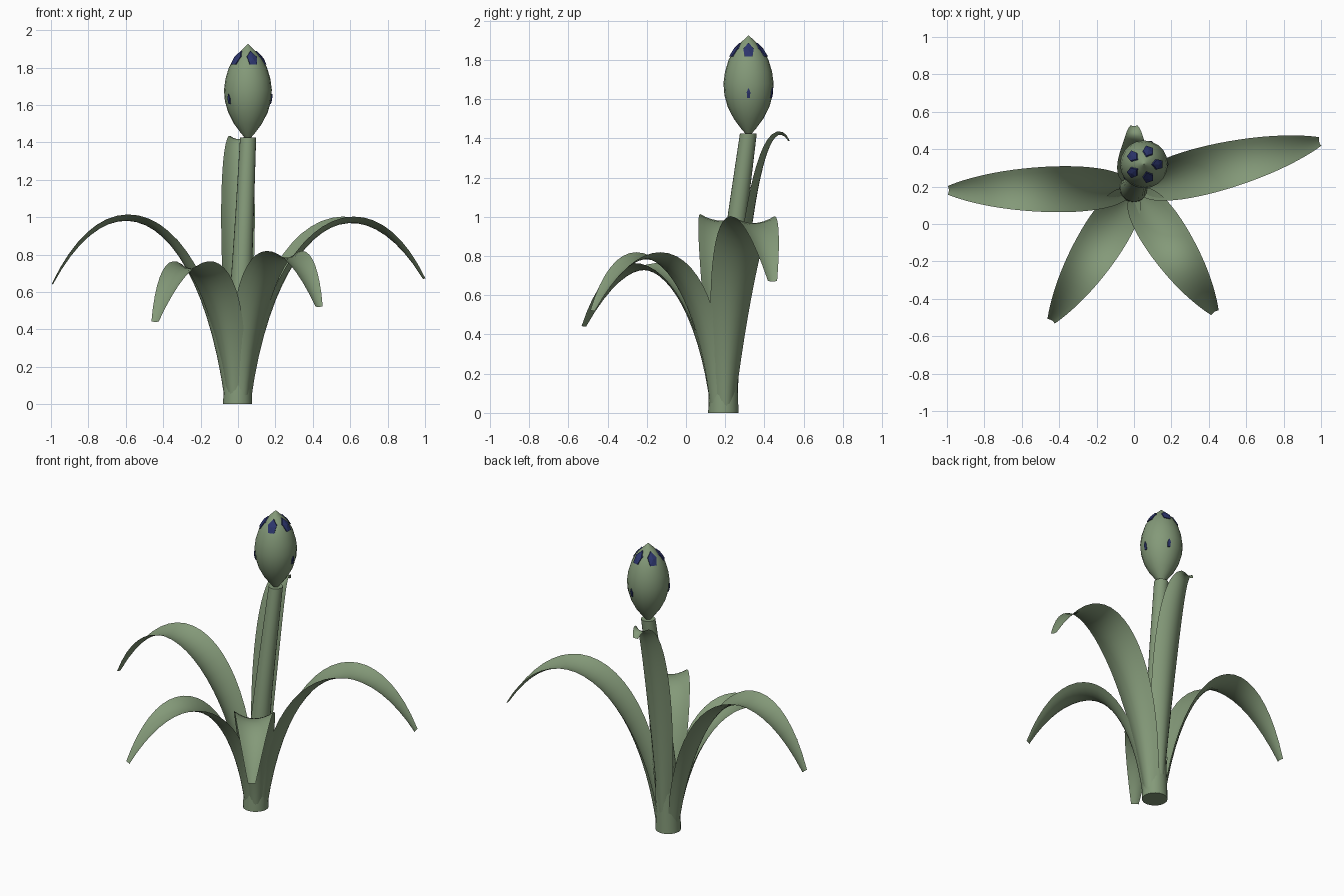
import bpy, bmesh, math
from mathutils import Vector

cube = bpy.data.objects.get("Cube")
if cube:
    bpy.data.objects.remove(cube)


def material(name, rgb):
    m = bpy.data.materials.new(name)
    m.use_nodes = True
    color = (*rgb, 1)
    m.diffuse_color = color
    bsdf = next(n for n in m.node_tree.nodes if n.type == "BSDF_PRINCIPLED")
    bsdf.inputs["Base Color"].default_value = color
    bsdf.inputs["Roughness"].default_value = 0.8
    return m


GREEN = material("leaf green", (0.23, 0.32, 0.19))
BLUE = material("petal blue", (0.025, 0.035, 0.15))
ROOT = Vector((0, 0.19, 0))
BUD = Vector((0.053, 0.319, 0))


def finish(bm, name, mat, smooth=40):
    mesh = bpy.data.meshes.new(name)
    bm.to_mesh(mesh)
    bm.free()
    mesh.materials.append(mat)
    ob = bpy.data.objects.new(name, mesh)
    bpy.context.collection.objects.link(ob)
    if smooth:
        bpy.ops.object.select_all(action="DESELECT")
        ob.select_set(True)
        bpy.context.view_layer.objects.active = ob
        bpy.ops.object.shade_smooth_by_angle(angle=math.radians(smooth))
    return ob


def bridge(bm, rows, closed):
    for a, b in zip(rows, rows[1:]):
        n = len(a)
        for i in range(n if closed else n - 1):
            j = (i + 1) % n
            bm.faces.new((a[i], a[j], b[j], b[i]))


def tube(name, stations, sides):
    """Horizontal rings, each given as (centre, radius), capped at both ends."""
    bm = bmesh.new()
    rows = []
    for c, r in stations:
        rows.append([bm.verts.new(c + Vector((r * math.cos(a), r * math.sin(a), 0)))
                     for a in (math.tau * i / sides for i in range(sides))])
    bridge(bm, rows, True)
    bm.faces.new(rows[0][::-1])
    bm.faces.new(rows[-1])
    return finish(bm, name, GREEN)


def bezier(p, t):
    s = 1 - t
    return p[0] * s**3 + p[1] * 3 * s * s * t + p[2] * 3 * s * t * t + p[3] * t**3


def leaf(name, tip, c1, c2, half_width, fold, steps=22, across=8):
    """Arching channelled blade; c1 and c2 are (reach, height) controls."""
    reach = Vector((tip[0], tip[1], 0)) - ROOT
    length = reach.length
    out = reach.normalized()
    side = Vector((-out.y, out.x, 0))
    ctrl = [ROOT + out * r + Vector((0, 0, z))
            for r, z in ((0.07, 0.015), c1, c2, (length, tip[2]))]
    bm = bmesh.new()
    rows = []
    for k in range(steps + 1):
        t = k / steps
        p = bezier(ctrl, t)
        tangent = bezier(ctrl, t + 0.01) - bezier(ctrl, t - 0.01)
        up = tangent.cross(side).normalized()
        w = half_width * math.sin(math.pi * (0.1 + 0.86 * t)) ** 0.8
        depth = w * (fold + 0.5 * (1 - t) ** 3)
        row = []
        for i in range(across + 1):
            u = 2 * i / across - 1
            row.append(bm.verts.new(p + side * (u * w) + up * (depth * u * u)))
        rows.append(row)
    bridge(bm, rows, False)
    return finish(bm, name, GREEN, 60)


# Stem
tube("stem", [(Vector((x, y, z)), r) for x, y, z, r in (
    (-0.003, 0.19, 0, 0.077), (0, 0.192, 0.18, 0.073), (0.008, 0.205, 0.45, 0.062),
    (0.022, 0.232, 0.75, 0.054), (0.036, 0.265, 1.03, 0.049), (0.054, 0.318, 1.425, 0.043))], 20)

# Leaves
leaf("left_leaf", (0.99, 0.44, 0.67), (0.2, 0.96), (0.66, 1.25), 0.127, 0.28)
leaf("right_leaf", (-0.99, 0.18, 0.64), (0.2, 0.97), (0.64, 1.29), 0.123, 0.28)
leaf("front_left_leaf", (0.43, -0.47, 0.52), (0.15, 0.75), (0.48, 1.04), 0.122, 0.3)
leaf("front_right_leaf", (-0.44, -0.515, 0.44), (0.15, 0.7), (0.5, 0.99), 0.122, 0.3)
leaf("back_leaf", (0, 0.523, 1.385), (0.1, 0.75), (0.2, 1.6), 0.09, 0.4)

# Bud
PROFILE = [(1.42, 0.012), (1.45, 0.038), (1.5, 0.075), (1.56, 0.106), (1.62, 0.123),
           (1.68, 0.128), (1.74, 0.12), (1.8, 0.102), (1.85, 0.075), (1.89, 0.038), (1.925, 0.002)]
tube("bud", [(BUD + Vector((0, 0, z)), r) for z, r in PROFILE], 20)


def bud_radius(z):
    for (z0, r0), (z1, r1) in zip(PROFILE, PROFILE[1:]):
        if z <= z1:
            return r0 + (r1 - r0) * (z - z0) / (z1 - z0)
    return 0


# Petal tips breaking through the bud
OUTLINE = [(0, 0.038), (-0.027, 0.008), (-0.02, -0.033), (0.02, -0.033), (0.027, 0.008)]


def petal(name, degrees, height, width, tall, lift):
    a = math.radians(degrees)
    out = Vector((math.cos(a), math.sin(a), 0))
    side = Vector((-out.y, out.x, 0))

    def place(u, v, raise_by):
        z = height + v * tall
        r = math.sqrt(max(bud_radius(z) ** 2 - (u * width) ** 2, 0))
        return BUD + out * (r + raise_by) + side * (u * width) + Vector((0, 0, z))

    bm = bmesh.new()
    rows = [[bm.verts.new(place(u, v, h)) for u, v in OUTLINE] for h in (-0.001, lift)]
    bridge(bm, rows, True)
    centre = bm.verts.new(place(0, 0, lift + 0.001))
    for i in range(len(OUTLINE)):
        bm.faces.new((rows[1][i], rows[1][(i + 1) % len(OUTLINE)], centre))
    bmesh.ops.recalc_face_normals(bm, faces=bm.faces)
    finish(bm, name, BLUE, 0)


for i in range(5):
    petal(f"petal_tip_{i + 1}", 72 * i, 1.85, 1, 1, 0.008)
for i in (0, 1, 3):
    petal(f"petal_speck_{i + 1}", 72 * i, 1.63, 0.35, 0.75, 0.005)
